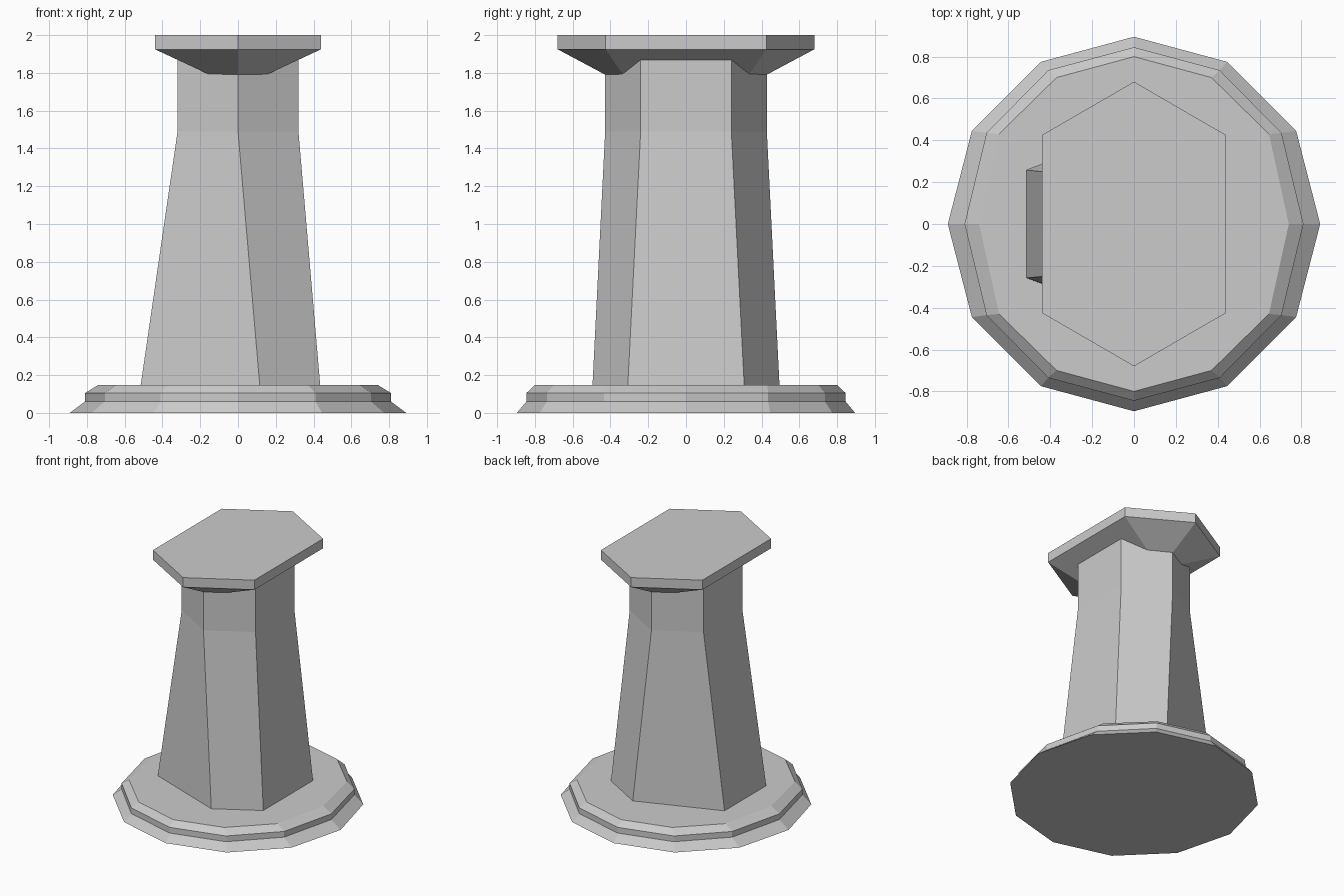
import bpy, bmesh

if "Cube" in bpy.data.objects:
    bpy.data.objects.remove(bpy.data.objects["Cube"])


def loft(name, rings):
    """Skin flat quads between stacked rings of (x, y, z) points and cap both ends."""
    bm = bmesh.new()
    loops = [[bm.verts.new(p) for p in ring] for ring in rings]
    n = len(loops[0])
    for a, b in zip(loops, loops[1:]):
        for i in range(n):
            j = (i + 1) % n
            bm.faces.new((a[i], a[j], b[j], b[i]))
    bm.faces.new(loops[0][::-1])
    bm.faces.new(loops[-1])
    bmesh.ops.recalc_face_normals(bm, faces=bm.faces)
    mesh = bpy.data.meshes.new(name)
    bm.to_mesh(mesh)
    bm.free()
    obj = bpy.data.objects.new(name, mesh)
    bpy.context.collection.objects.link(obj)
    return obj


def twelve(z, rx, ry, a, b):
    """Twelve-sided ring mirrored from one quadrant."""
    q = [(rx, 0), a, b, (0, ry)]
    half = q + [(-x, y) for x, y in q[-2::-1]]
    return [(x, y, z) for x, y in half + [(x, -y) for x, y in half[-2:0:-1]]]


def six(z, right, ridge, left):
    """Six-sided ring mirrored front to back."""
    half = [right, ridge, left]
    return [(x, y, z) for x, y in half + [(x, -y) for x, y in half[::-1]]]


# Stepped base plate
outer = (0.89, 0.895, (0.775, 0.445), (0.445, 0.775))
middle = (0.81, 0.845, (0.705, 0.435), (0.41, 0.735))
inner = (0.74, 0.80, (0.645, 0.43), (0.37, 0.70))
loft("base", [twelve(0, *outer), twelve(0.06, *middle),
              twelve(0.105, *middle), twelve(0.148, *inner)])

# Column leaning out at the foot, straight at the neck
neck = ((0.32, 0.24), (0, 0.428), (-0.32, 0.24))
loft("column", [six(0.148, (0.435, 0.308), (0.115, 0.495), (-0.515, 0.258)),
                six(1.49, *neck), six(1.93, *neck)])

# Capital flaring from inside the neck to a flat slab
slab = ((0.44, 0.425), (0, 0.68), (-0.44, 0.425))
loft("capital", [six(1.78, (0.1285, 0.3265), (0, 0.408), (-0.1285, 0.3265)),
                 six(1.925, *slab), six(2.0, *slab)])
